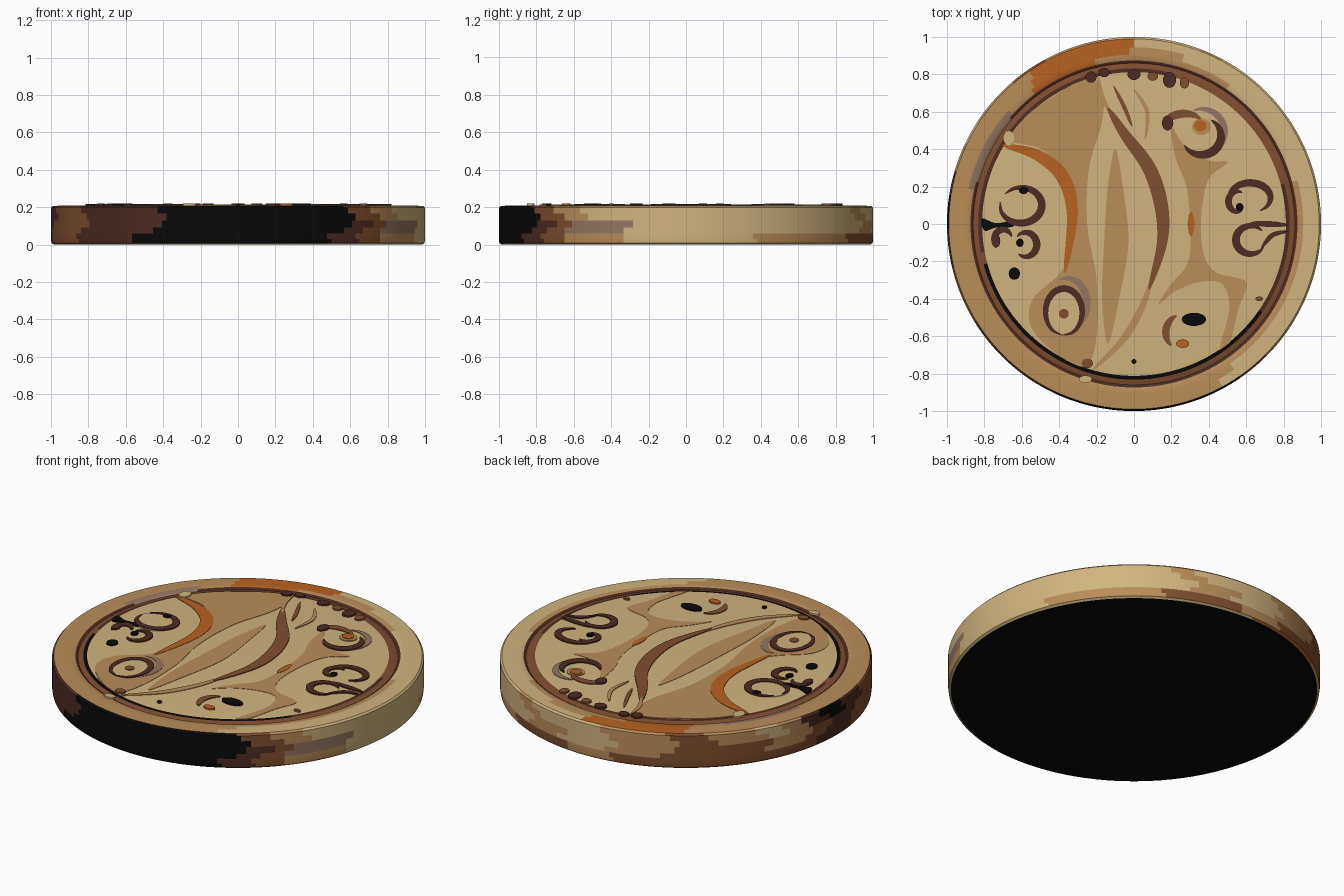
import bpy, bmesh, math
from mathutils import Vector

if "Cube" in bpy.data.objects:
    bpy.data.objects.remove(bpy.data.objects["Cube"])

# ---- flat colours (sRGB converted to linear) ----
def lin(c):
    c /= 255
    return c / 12.92 if c < 0.04045 else ((c + 0.055) / 1.055) ** 2.4

RGB = {"light_tan": (208, 181, 126), "mid_tan": (186, 141, 88), "orange": (184, 98, 33),
       "brown": (128, 78, 46), "dark_brown": (76, 44, 34), "black": (9, 9, 9),
       "mauve": (146, 118, 98)}
NAMES = list(RGB)
MATS = []
for n, c in RGB.items():
    m = bpy.data.materials.new(n)
    m.diffuse_color = (*[lin(v) for v in c], 1)
    m.use_nodes = True
    m.node_tree.nodes["Principled BSDF"].inputs["Base Color"].default_value = m.diffuse_color
    MATS.append(m)
LT, MT, OR, BR, DB, BK, MV = range(7)

def finish(bm, name, mats):
    bmesh.ops.recalc_face_normals(bm, faces=bm.faces[:])
    me = bpy.data.meshes.new(name)
    bm.to_mesh(me)
    bm.free()
    for m in mats:
        me.materials.append(m)
    ob = bpy.data.objects.new(name, me)
    bpy.context.collection.objects.link(ob)
    return ob

# ---- colour rules by angle: (end angle, colour) ----
def band(table, a):
    return next((c for end, c in table if a % 360 < end), table[0][1])

SIDE_HI = [(64, LT), (72, MT), (100, LT), (122, MT), (134, BR), (150, MT), (158, LT), (166, MT),
           (174, DB), (184, BK), (196, DB), (215, BR), (247, DB), (308, BK), (318, BR), (328, MT), (360, LT)]
SIDE_LO = [(24, LT), (62, MT), (88, BR), (104, MT), (172, BR), (190, DB), (213, BR), (238, DB),
           (302, BK), (312, DB), (322, BR), (343, MT), (360, LT)]
SIDE_MID = [(40, LT), (68, LT), (82, MT), (100, LT), (118, MT), (150, BR), (165, MT), (174, BR), (188, DB),
            (214, BR), (243, DB), (305, BK), (313, DB), (320, BR), (341, MV), (360, LT)]
RIM_OUT = [(82, LT), (90, LT), (124, OR), (298, MT), (360, LT)]
RIM_MID = [(74, LT), (92, MT), (126, OR), (304, MT), (360, LT)]
RIM_IN = [(15, MT), (55, LT), (104, MT), (128, OR), (320, MT), (360, MT)]

def body_colour(r, z, a):
    if z < 0.002:
        return BK
    if r > 0.993:
        wob = a + 3 * math.sin(z * 40)
        return band(SIDE_LO if z < 0.06 else SIDE_MID if z < 0.13 else SIDE_HI, wob)
    if r > 0.945:
        return band(RIM_OUT, a)
    if r > 0.905:
        return band(RIM_MID, a)
    if r > 0.874:
        return MV if 138 < a < 168 else band(RIM_IN, a)
    if r > 0.86:
        return MV if 140 < a < 165 else DB
    if r > 0.832:
        return BR
    if r > 0.812:
        return BK if 195 < a < 325 else DB if a > 325 or a < 15 or 75 < a < 190 else BR
    return LT

# ---- main disc, turned from a profile ----
prof = [(0.985, 0), (0.997, 0.008), (1, 0.03), (1, 0.06), (1, 0.09), (1, 0.13), (1, 0.165), (1, 0.197),
        (0.99, 0.207), (0.945, 0.208), (0.905, 0.208), (0.874, 0.207), (0.86, 0.199),
        (0.832, 0.206), (0.812, 0.208), (0.79, 0.210)]
N = 240
bm = bmesh.new()
rows = [[bm.verts.new((r * math.cos(math.tau * i / N), r * math.sin(math.tau * i / N), z))
         for i in range(N)] for r, z in prof]
for k in range(len(prof) - 1):
    r, z = [(prof[k][j] + prof[k + 1][j]) / 2 for j in (0, 1)]
    for i in range(N):
        j = (i + 1) % N
        f = bm.faces.new((rows[k][i], rows[k][j], rows[k + 1][j], rows[k + 1][i]))
        f.material_index = body_colour(r, z, (i + 0.5) * 360 / N)
bm.faces.new(rows[0]).material_index = BK
bm.faces.new(rows[-1]).material_index = LT
disc = finish(bm, "disc_body", MATS)
bpy.context.view_layer.objects.active = disc
disc.select_set(True)
bpy.ops.object.shade_smooth_by_angle(angle=math.radians(30))

# ---- inlay helpers ----
def spline(pts, closed, n=8):
    P = [Vector(p) for p in pts]
    L, out = len(P), []
    for i in range(L if closed else L - 1):
        q = [P[(i + d) % L] if closed else P[max(0, min(L - 1, i + d))] for d in (-1, 0, 1, 2)]
        for s in range(n):
            t = s / n
            out.append(0.5 * (2 * q[1] + (q[2] - q[0]) * t + (2 * q[0] - 5 * q[1] + 4 * q[2] - q[3]) * t * t
                              + (3 * q[1] - q[0] - 3 * q[2] + q[3]) * t ** 3))
    return out if closed else out + [P[-1]]

def plate(name, loop, col, top, quads=None):
    """Thin plate from a closed outline, sunk a little into the disc."""
    bm = bmesh.new()
    lo, hi = [[bm.verts.new((p.x, p.y, z)) for p in loop] for z in (0.208, top)]
    n = len(loop)
    for i in range(n):
        j = (i + 1) % n
        bm.faces.new((lo[i], lo[j], hi[j], hi[i]))
    for vs in (lo, hi):
        if quads:
            for q in quads:
                bm.faces.new([vs[i] for i in q])
        else:
            bm.faces.new(vs)
    bmesh.ops.triangulate(bm, faces=[f for f in bm.faces if len(f.verts) > 4])
    finish(bm, name, [MATS[col]])

def blob(name, pts, col, top):
    loop = [p * min(1, 0.815 / max(p.length, 0.01)) for p in spline(pts, True)]
    plate(name, loop, col, top)

def stroke(name, pts, w, col, top):
    """Ribbon; points are x, y and the half width is w times a taper."""
    c = spline(pts, False)
    n, left, right = len(c), [], []
    for i, p in enumerate(c):
        d = (c[min(i + 1, n - 1)] - c[max(i - 1, 0)]).normalized()
        o = Vector((-d.y, d.x)) * w * max(0.12, math.sin(math.pi * i / (n - 1)) ** 0.6)
        left.append(p + o)
        right.append(p - o)
    quads = [(i, i + 1, 2 * n - 2 - i, 2 * n - 1 - i) for i in range(n - 1)]
    plate(name, left + right[::-1], col, top, quads)

def arc(name, cx, cy, rx, ry, a0, a1, w, col, top):
    pts = [(cx + rx * math.cos(math.radians(a0 + (a1 - a0) * i / 10)),
            cy + ry * math.sin(math.radians(a0 + (a1 - a0) * i / 10))) for i in range(11)]
    stroke(name, pts, w, col, top)

def spot(name, x, y, rx, ry, col, top):
    plate(name, [Vector((x + rx * math.cos(math.tau * i / 28), y + ry * math.sin(math.tau * i / 28)))
                 for i in range(28)], col, top)

A, B, C, D = 0.212, 0.2135, 0.215, 0.217   # layer heights

# ---- large painted fields ----
blob("left_field", [(-0.6, 0.56), (-0.42, 0.69), (-0.25, 0.78), (-0.17, 0.72), (-0.17, 0.55), (-0.24, 0.3),
                    (-0.25, 0), (-0.2, -0.3), (-0.2, -0.6), (-0.26, -0.76), (-0.42, -0.69), (-0.55, -0.55),
                    (-0.54, -0.4), (-0.38, -0.24), (-0.32, 0), (-0.34, 0.25), (-0.5, 0.4), (-0.67, 0.45)], MT, A)
blob("middle_leaf", [(-0.1, 0.4), (-0.06, 0.2), (-0.03, -0.1), (-0.08, -0.4), (-0.14, -0.64),
                     (-0.17, -0.4), (-0.16, -0.1), (-0.14, 0.2)], MT, A)
blob("right_field", [(0.2, 0.52), (0.27, 0.42), (0.4, 0.34), (0.5, 0.33), (0.4, 0.24), (0.36, 0.05), (0.37, -0.15),
                     (0.44, -0.26), (0.6, -0.31), (0.56, -0.45), (0.5, -0.68), (0.46, -0.66), (0.51, -0.45),
                     (0.47, -0.32), (0.35, -0.31), (0.22, -0.36), (0.13, -0.43), (0.2, -0.32), (0.29, -0.2),
                     (0.3, 0), (0.28, 0.2), (0.22, 0.36)], MT, A)

# ---- flowing strokes ----
stroke("orange_curve", [(-0.7, 0.42), (-0.52, 0.37), (-0.38, 0.25), (-0.33, 0.05), (-0.37, -0.26)], 0.036, OR, B)
stroke("brown_crescent", [(-0.14, 0.62), (-0.05, 0.48), (0.08, 0.3), (0.145, 0.1), (0.15, -0.1), (0.08, -0.35)],
       0.038, BR, C)
stroke("crescent_tail", [(0.1, -0.28), (0.04, -0.45), (-0.06, -0.62), (-0.22, -0.78)], 0.02, MT, B)
stroke("upper_vein_left", [(-0.19, 0.79), (-0.17, 0.68), (-0.11, 0.57)], 0.012, MT, C)
stroke("upper_vein_middle", [(-0.11, 0.74), (-0.05, 0.62), (-0.01, 0.52)], 0.011, BR, C)
stroke("upper_vein_right", [(0.0, 0.72), (0.07, 0.6), (0.06, 0.45)], 0.011, MT, C)
spot("orange_fleck", 0.305, 0, 0.018, 0.065, OR, B)

# ---- left and right curled ornaments ----
spot("left_upper_fill", -0.605, 0.09, 0.12, 0.11, LT, B)
arc("left_upper_curl", -0.605, 0.1, 0.112, 0.095, 170, 500, 0.021, DB, D)
arc("left_lower_curl", -0.58, -0.11, 0.06, 0.065, -130, 140, 0.02, DB, D)
arc("left_outer_curl", -0.7, -0.09, 0.05, 0.06, 20, 220, 0.018, DB, D)
blob("left_wedge", [(-0.815, 0.03), (-0.74, 0.005), (-0.65, 0.015), (-0.65, -0.015), (-0.74, -0.02), (-0.8, -0.035)], BK, D)
arc("right_upper_curl", 0.62, 0.14, 0.11, 0.08, -60, 200, 0.02, DB, D)
arc("right_upper_hook", 0.555, 0.12, 0.05, 0.055, 60, 300, 0.018, DB, D)
arc("right_lower_curl", 0.625, -0.085, 0.08, 0.075, 40, 330, 0.021, DB, D)
stroke("right_bar", [(0.62, 0.005), (0.72, 0), (0.82, -0.005)], 0.016, DB, D)
stroke("right_lower_tail", [(0.68, -0.13), (0.74, -0.06), (0.82, -0.04)], 0.013, DB, D)

# ---- oval ornaments ----
arc("oval_shadow", -0.36, -0.43, 0.11, 0.14, -60, 110, 0.02, MV, B)
spot("oval_fill", -0.375, -0.47, 0.1, 0.125, LT, C)
arc("oval_ring", -0.375, -0.47, 0.098, 0.125, 265, 625, 0.018, DB, D)
arc("upper_shadow", 0.36, 0.49, 0.125, 0.125, -60, 110, 0.018, MV, B)
arc("upper_ring", 0.36, 0.47, 0.105, 0.1, -150, 60, 0.024, DB, D)
arc("upper_ring_left", 0.27, 0.53, 0.1, 0.06, 30, 190, 0.022, BR, C)
spot("upper_eye_outer", 0.36, 0.52, 0.05, 0.045, MT, C)
arc("lower_bracket", 0.27, -0.58, 0.1, 0.1, 115, 225, 0.02, BR, C)

# ---- small spots: x, y, x radius, y radius, colour ----
SPOTS = [(-0.375, -0.48, .026, .026, BR), (0.355, 0.525, .034, .03, OR), (0.32, -0.51, .065, .035, BK),
         (-0.64, -0.265, .03, .033, BK), (-0.61, -0.1, .02, .022, BK), (-0.735, -0.09, .02, .035, DB),
         (-0.59, 0.18, .025, .02, BK), (0.565, 0.09, .02, .022, BK), (0.26, -0.64, .035, .022, OR),
         (-0.23, 0.785, .03, .03, DB), (-0.16, 0.81, .03, .025, DB), (0, 0.8, .035, .03, DB), (0.19, 0.77, .035, .042, DB),
         (0.1, 0.79, .028, .024, BR), (0.27, 0.755, .025, .03, BR), (0.18, 0.54, .03, .04, DB),
         (0, -0.735, .013, .013, BK), (-0.25, -0.745, .03, .025, BR), (0.67, -0.4, .02, .012, BR),
         (-0.26, -0.83, .035, .02, LT), (-0.67, 0.46, .03, .04, LT)]
for i, (x, y, rx, ry, c) in enumerate(SPOTS):
    spot(f"spot_{i + 1}", x, y, rx, ry, c, 0.2185)
